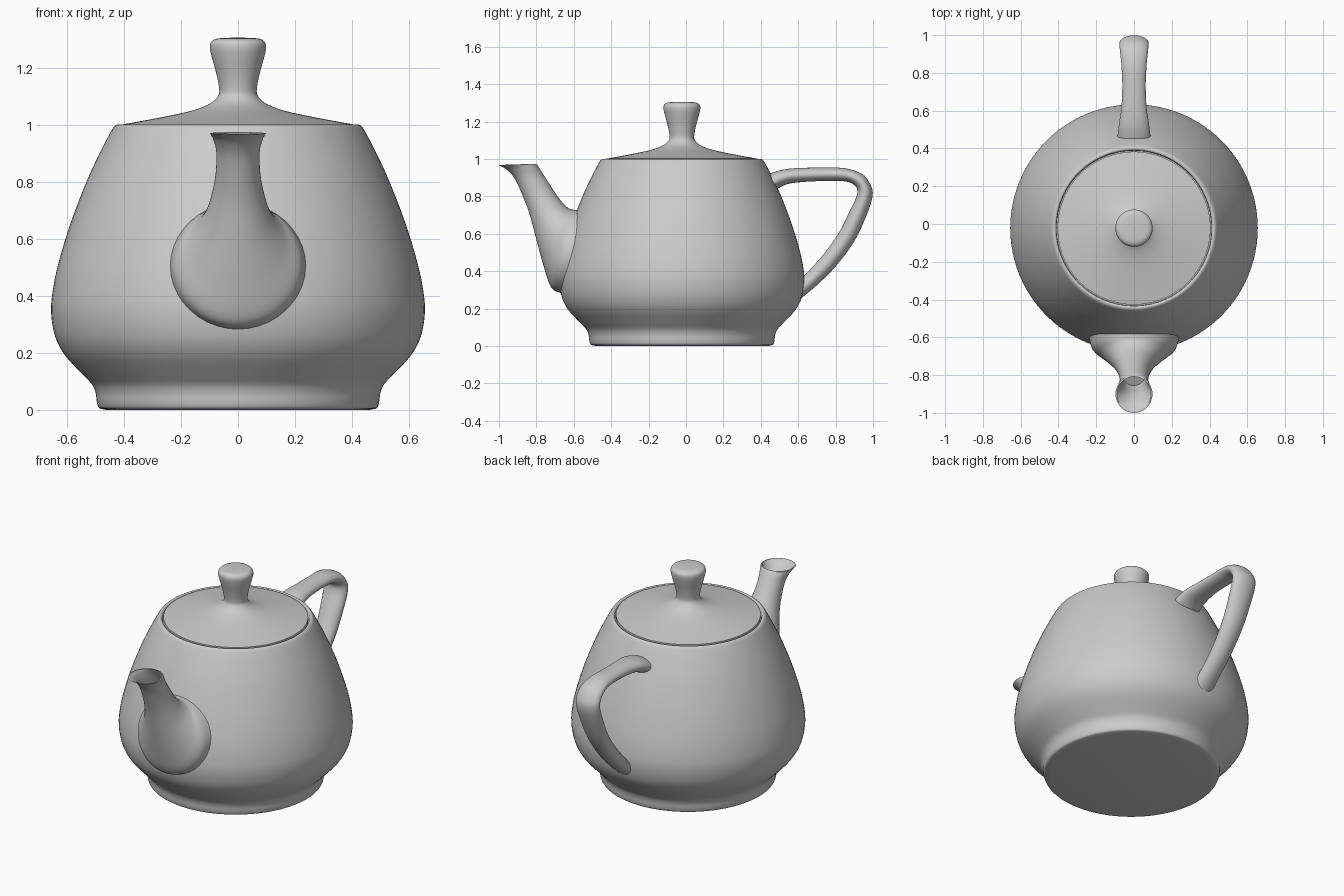
import bpy, bmesh, math
from mathutils import Vector

CY = -0.022  # axis of body and lid


def smooth_path(pts, n=5):
    """Catmull-Rom resampling of a list of tuples."""
    p = [Vector(q) for q in pts]
    p = [2 * p[0] - p[1]] + p + [2 * p[-1] - p[-2]]
    out = []
    for i in range(1, len(p) - 2):
        a, b, c, d = p[i - 1:i + 3]
        for k in range(n):
            t = k / n
            out.append(0.5 * (2 * b + (c - a) * t + (2 * a - 5 * b + 4 * c - d) * t * t
                              + (3 * b - a - 3 * c + d) * t ** 3))
    return out + [p[-2]]


def skin(name, rings, angle=50):
    """Joins closed rings of points into a capped smooth surface."""
    bm = bmesh.new()
    vr = [[bm.verts.new(c) for c in r] for r in rings]
    n = len(vr[0])
    for a, b in zip(vr, vr[1:]):
        for i in range(n):
            j = (i + 1) % n
            bm.faces.new((a[i], a[j], b[j], b[i]))
    bm.faces.new(vr[0])
    bm.faces.new(vr[-1])
    bmesh.ops.recalc_face_normals(bm, faces=bm.faces)
    me = bpy.data.meshes.new(name)
    bm.to_mesh(me)
    bm.free()
    ob = bpy.data.objects.new(name, me)
    bpy.context.collection.objects.link(ob)
    bpy.ops.object.select_all(action='DESELECT')
    ob.select_set(True)
    bpy.context.view_layer.objects.active = ob
    bpy.ops.object.shade_smooth_by_angle(angle=math.radians(angle))
    return ob


def lathe(name, profile, n=96):
    ang = [2 * math.pi * i / n for i in range(n)]
    skin(name, [[(r * math.cos(a), CY + r * math.sin(a), z) for a in ang] for r, z in profile])


def tube(name, sections, n=40):
    """Sections: (y, z) of one edge, (y, z) of the opposite edge, half width in x."""
    rings = []
    for y0, z0, y1, z1, w in sections:
        ring = []
        for i in range(n):
            a = 2 * math.pi * i / n
            t = 0.5 - 0.5 * math.cos(a)
            ring.append((w * math.sin(a), y0 + (y1 - y0) * t, z0 + (z1 - z0) * t))
        rings.append(ring)
    skin(name, rings)


def pair(seq, n=5):
    """Smooths 5-value sections by splitting them into vector-sized pieces."""
    lo = smooth_path([(s[0], s[1], s[4]) for s in seq], n)
    hi = smooth_path([(s[2], s[3], s[4]) for s in seq], n)
    return [(a.x, a.y, b.x, b.y, a.z) for a, b in zip(lo, hi)]


# body with foot and rim
body = smooth_path([(0.47, 0.002), (0.488, 0.008), (0.495, 0.03), (0.499, 0.06), (0.512, 0.09),
                    (0.545, 0.125), (0.605, 0.19), (0.64, 0.255), (0.655, 0.34), (0.649, 0.42),
                    (0.628, 0.52), (0.585, 0.66), (0.527, 0.81), (0.475, 0.92), (0.442, 0.982),
                    (0.43, 0.997), (0.42, 1.0), (0.412, 0.994)], 4)
lathe("body", [(0.46, 0)] + [tuple(p) for p in body] + [(0.41, 0.96)])

# lid with knob
lid = smooth_path([(0.405, 1.001), (0.3, 1.02), (0.2, 1.04), (0.14, 1.056), (0.095, 1.076),
                   (0.07, 1.1), (0.066, 1.125), (0.075, 1.175), (0.09, 1.23), (0.098, 1.265),
                   (0.096, 1.287), (0.08, 1.3), (0.05, 1.304), (0.01, 1.305)], 4)
lathe("lid", [(0.405, 0.96)] + [tuple(p) for p in lid])

# handle: outer edge, inner edge, half width
tube("handle", pair([
    (0.40, 0.90, 0.43, 0.80, 0.088), (0.46, 0.926, 0.485, 0.838, 0.086),
    (0.53, 0.945, 0.545, 0.866, 0.078), (0.62, 0.952, 0.63, 0.877, 0.066),
    (0.74, 0.953, 0.74, 0.882, 0.062), (0.85, 0.95, 0.84, 0.881, 0.067),
    (0.94, 0.92, 0.888, 0.868, 0.074), (0.985, 0.865, 0.915, 0.84, 0.077),
    (0.998, 0.805, 0.912, 0.80, 0.077), (0.968, 0.705, 0.882, 0.735, 0.073),
    (0.90, 0.56, 0.82, 0.61, 0.066), (0.80, 0.425, 0.735, 0.49, 0.061),
    (0.70, 0.325, 0.645, 0.39, 0.06), (0.62, 0.258, 0.575, 0.325, 0.062),
    (0.56, 0.21, 0.53, 0.28, 0.062)]))

# spout: outside up to the lip, then back down the bore
outside = pair([
    (-0.60, 0.27, -0.46, 0.73, 0.25), (-0.665, 0.282, -0.545, 0.728, 0.238),
    (-0.722, 0.315, -0.60, 0.728, 0.218), (-0.765, 0.44, -0.625, 0.735, 0.165),
    (-0.803, 0.58, -0.655, 0.76, 0.118), (-0.838, 0.71, -0.69, 0.805, 0.091),
    (-0.872, 0.80, -0.73, 0.866, 0.078), (-0.912, 0.888, -0.765, 0.92, 0.076),
    (-0.955, 0.94, -0.785, 0.953, 0.086), (-1.0, 0.966, -0.80, 0.973, 0.098)])
bore = pair([
    (-0.992, 0.968, -0.808, 0.974, 0.091), (-0.945, 0.94, -0.797, 0.953, 0.076),
    (-0.90, 0.885, -0.775, 0.912, 0.064), (-0.855, 0.79, -0.745, 0.85, 0.06)])
tube("spout", outside + bore)
